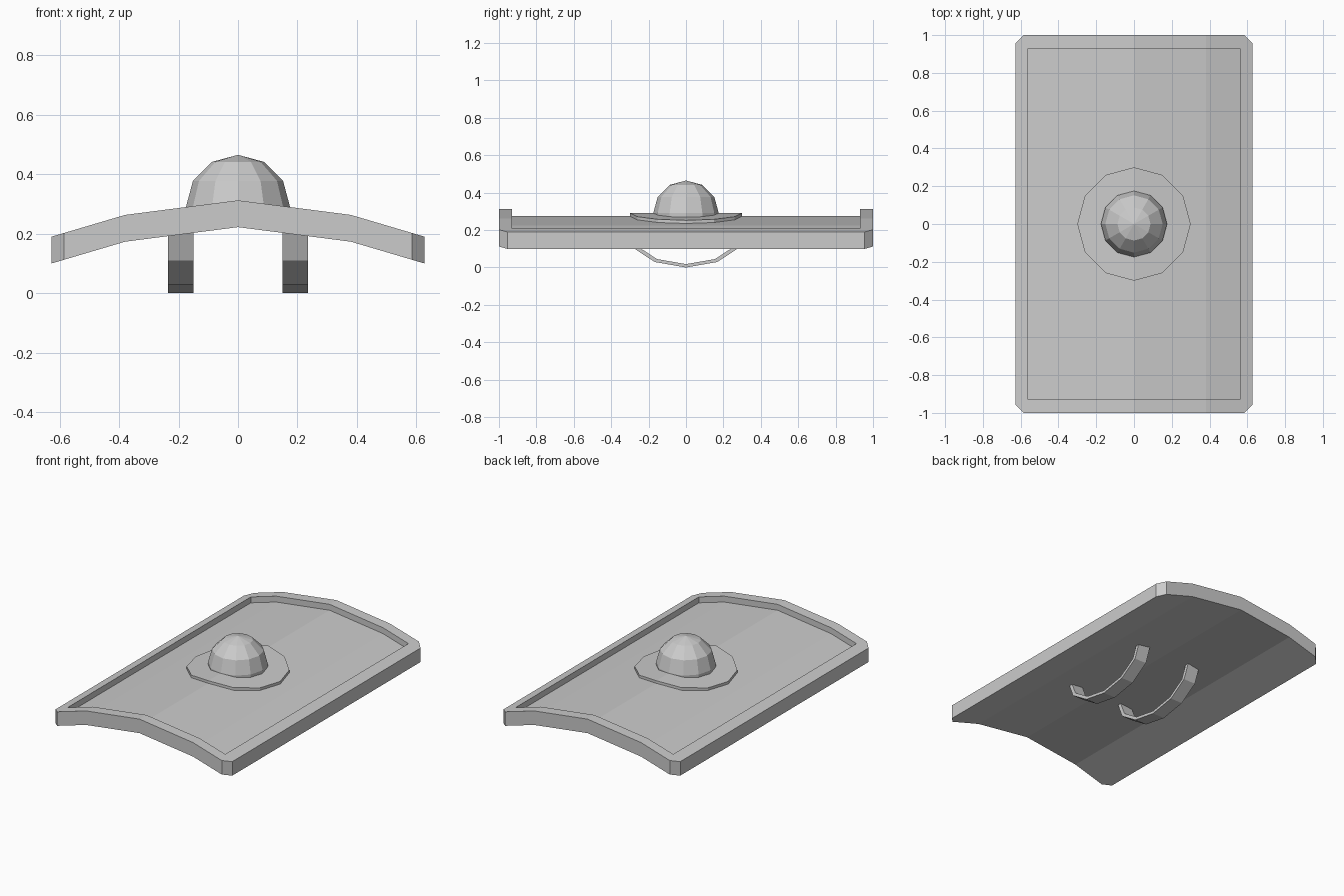
import bpy, bmesh, math

if "Cube" in bpy.data.objects:
    bpy.data.objects.remove(bpy.data.objects["Cube"], do_unlink=True)

GREY = (0.6, 0.6, 0.6, 1)
steel = bpy.data.materials.new("plain_grey")
steel.use_nodes = True
steel.diffuse_color = GREY
steel.node_tree.nodes["Principled BSDF"].inputs["Base Color"].default_value = GREY

BEND, HALF_X, HALF_Y = 0.38, 0.628, 1.0


def drop(x):
    """How far the bowed shield falls away from its ridge at x."""
    x = abs(x)
    return 0.129 * min(x, BEND) + 0.296 * max(x - BEND, 0)


def finish(name, bm):
    bmesh.ops.recalc_face_normals(bm, faces=bm.faces)
    mesh = bpy.data.meshes.new(name)
    bm.to_mesh(mesh)
    bm.free()
    mesh.materials.append(steel)
    obj = bpy.data.objects.new(name, mesh)
    bpy.context.collection.objects.link(obj)
    return obj


def ring(bm, points, z):
    return [bm.verts.new((x, y, z)) for x, y in points]


def walls(bm, a, b):
    for i in range(len(a)):
        j = (i + 1) % len(a)
        bm.faces.new((a[i], a[j], b[j], b[i]))


def circle(r, n=12):
    return [(r * math.cos(math.tau * i / n), r * math.sin(math.tau * i / n)) for i in range(n)]


def drape(bm):
    for v in bm.verts:
        v.co.z -= drop(v.co.x)


# Shield body: chamfered slab with a raised rim, creased and bowed across x
bm = bmesh.new()
cx, cy, ix, iy = 0.585, 0.955, 0.56, 0.93
outline, inner = [], []
for sx, sy in ((1, 1), (-1, 1), (-1, -1), (1, -1)):
    corner = [(sx * HALF_X, sy * cy), (sx * cx, sy * HALF_Y)]
    outline += corner if sx == sy else corner[::-1]
    inner.append((sx * ix, sy * iy))
bottom, top = ring(bm, outline, 0.222), ring(bm, outline, 0.312)
lip, floor = ring(bm, inner, 0.312), ring(bm, inner, 0.274)
walls(bm, bottom, top)
walls(bm, lip, floor)
bm.faces.new(bottom)
bm.faces.new(floor)
for i in range(4):
    a, b, c = top[2 * i], top[2 * i + 1], top[(2 * i + 2) % 8]
    bm.faces.new((a, b, lip[i]))
    bm.faces.new((b, c, lip[(i + 1) % 4], lip[i]))
for x in (-BEND, 0, BEND):
    bmesh.ops.bisect_plane(bm, geom=bm.verts[:] + bm.edges[:] + bm.faces[:],
                           plane_co=(x, 0, 0), plane_no=(1, 0, 0))
drape(bm)
finish("shield_body", bm)

# Boss flange: thin disc that follows the bow of the shield
bm = bmesh.new()
low, high = ring(bm, circle(0.3), 0.268), ring(bm, circle(0.3), 0.291)
hole = ring(bm, circle(0.16), 0.291)
walls(bm, low, high)
walls(bm, high, hole)
drape(bm)
finish("boss_flange", bm)

# Boss dome: faceted half ball with a short skirt sunk into the shield
bm = bmesh.new()
R, base = 0.175, 0.29
prev = ring(bm, circle(R * 0.98), base - 0.05)
for step in range(3):
    a = math.radians(30 * step)
    cur = ring(bm, circle(R * math.cos(a)), base + R * math.sin(a))
    walls(bm, prev, cur)
    prev = cur
tip = bm.verts.new((0, 0, base + R))
for i in range(12):
    bm.faces.new((prev[i], prev[(i + 1) % 12], tip))
finish("boss_dome", bm)

# Arm straps: flattened half hoops under the shield
for name, side in (("left_strap", 1), ("right_strap", -1)):
    bm = bmesh.new()
    prev = None
    for step in range(-3, 4):
        a = math.radians(30 * step)
        cur = [bm.verts.new((side * x, ry * math.sin(a), 0.22 - rz * math.cos(a)))
               for x, ry, rz in ((0.15, 0.335, 0.22), (0.235, 0.335, 0.22),
                                 (0.235, 0.31, 0.202), (0.15, 0.31, 0.202))]
        if prev:
            walls(bm, prev, cur)
        else:
            bm.faces.new(cur)
        prev = cur
    bm.faces.new(prev)
    finish(name, bm)
